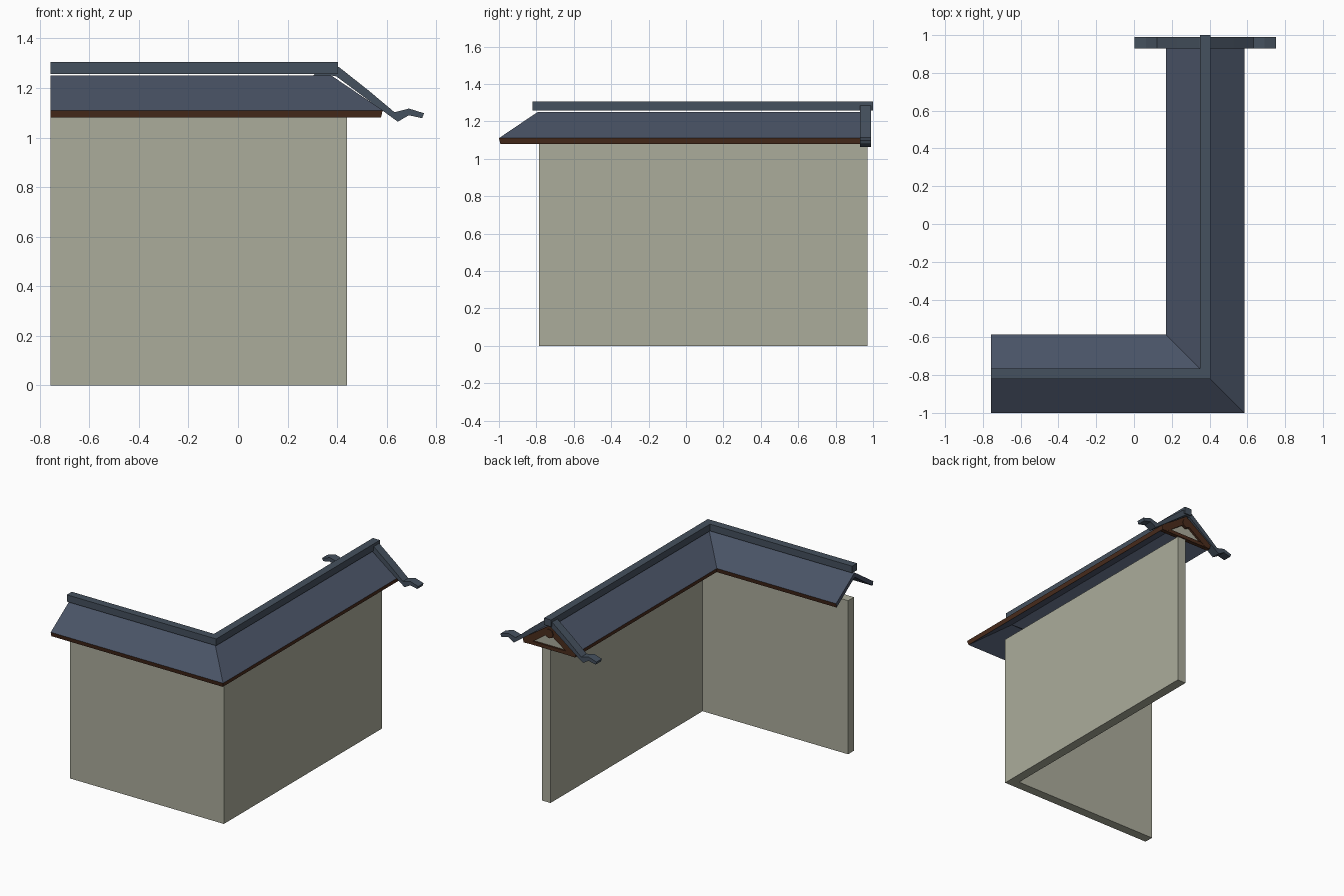
import bpy, bmesh, math

if "Cube" in bpy.data.objects:
    bpy.data.objects.remove(bpy.data.objects["Cube"])

CX, CY = 0.377, -0.793      # roof centre line of the two legs
X0, Y1 = -0.757, 0.97       # open ends of the L


def mat(name, col):
    m = bpy.data.materials.new(name)
    m.diffuse_color = (*col, 1)
    m.use_nodes = True
    m.node_tree.nodes["Principled BSDF"].inputs["Base Color"].default_value = m.diffuse_color
    return m


PLASTER = mat("plaster", (0.41, 0.415, 0.33))
TILE = mat("slate_tile", (0.067, 0.086, 0.132))
RIDGE = mat("ridge_tile", (0.060, 0.082, 0.112))
WOOD = mat("dark_wood", (0.070, 0.026, 0.012))


def make(name, rings, mats):
    """Skin a list of equal rings of points into a closed solid."""
    bm = bmesh.new()
    vs = [[bm.verts.new(p) for p in r] for r in rings]
    n = len(rings[0])
    for a, b in zip(vs, vs[1:]):
        for i in range(n):
            j = (i + 1) % n
            bm.faces.new((a[i], a[j], b[j], b[i]))
    bm.faces.new(vs[0][::-1])
    bm.faces.new(vs[-1])
    bmesh.ops.recalc_face_normals(bm, faces=bm.faces)
    me = bpy.data.meshes.new(name)
    bm.to_mesh(me)
    bm.free()
    for m in mats:
        me.materials.append(m)
    ob = bpy.data.objects.new(name, me)
    bpy.context.collection.objects.link(ob)
    return ob


def sweep_l(name, prof, mats, cx=CX, cy=CY, yend=Y1):
    """Sweep an (outward, z) profile along the mitred L path."""
    return make(name, [[(X0, cy - u, z) for u, z in prof],
                       [(cx + u, cy - u, z) for u, z in prof],
                       [(cx + u, yend, z) for u, z in prof]], mats)


def plate(name, prof, ya, yb, m, side=1):
    """Extrude an (offset, z) outline along y; side=-1 mirrors it."""
    return make(name, [[(CX + side * u, y, z) for u, z in prof] for y in (ya, yb)], [m])


def box(w, z0, z1):
    return [(-w, z0), (w, z0), (w, z1), (-w, z1)]


# corner wall
sweep_l("wall", box(0.0325, 0, 1.08), [PLASTER], cx=0.4075, cy=-0.7525)

# tiled roof slab, wooden along the eaves
roof = sweep_l("roof", [(-0.207, 1.11), (0, 1.25), (0.207, 1.11),
                        (0.2, 1.08), (0, 1.217), (-0.2, 1.08)], [TILE, WOOD])
for p in roof.data.polygons:
    if all(roof.data.vertices[i].co.z < 1.12 for i in p.vertices):
        p.material_index = 1

# ridge cap, just clear of the roof
sweep_l("ridge_cap", box(0.0275, 1.257, 1.305), [RIDGE], yend=1.0)

# gable end: plaster panel, tie beam, rafters, pendant
plate("gable_panel", [(-0.18, 1.085), (0.18, 1.085), (0, 1.215)], 0.945, 0.965, PLASTER)
plate("gable_tie_beam", box(0.198, 1.08, 1.105), 0.95, 0.978, WOOD)
for s, side in ((1, "right"), (-1, "left")):
    plate("gable_rafter_" + side, [(0, 1.25), (0.207, 1.11), (0.2, 1.08), (0.165, 1.08), (0, 1.195)],
          0.955, 0.98, WOOD, s)
    # sloping tile band with upturned tip
    plate("verge_tile_" + side,
          [(0, 1.29), (0.03, 1.285), (0.15, 1.19), (0.255, 1.102), (0.313, 1.117), (0.374, 1.098),
           (0.366, 1.078), (0.313, 1.09), (0.268, 1.064), (0.17, 1.135), (0.02, 1.247), (0, 1.25)],
          0.93, 0.99, RIDGE, s)
plate("gable_pendant", [(0.032 * math.cos(a * math.pi / 4), 1.195 + 0.032 * math.sin(a * math.pi / 4))
                        for a in range(8)], 0.96, 0.985, WOOD)
